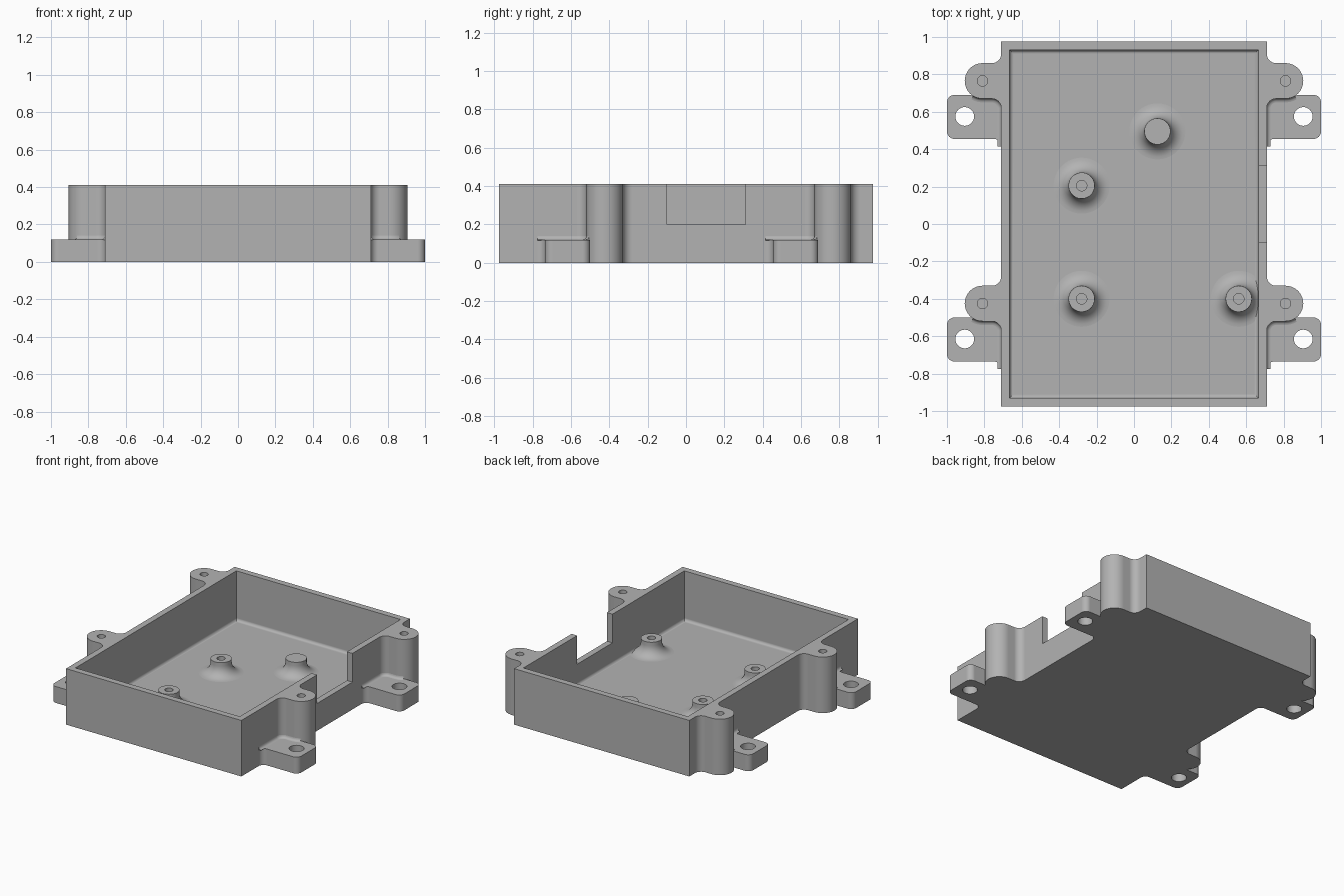
import bpy, bmesh
from math import sin, cos, radians, pi
from mathutils import Vector

cube = bpy.data.objects.get("Cube")
if cube:
    bpy.data.objects.remove(cube)

grey = bpy.data.materials.new("grey plastic")
grey.use_nodes = True
GREY = (0.45, 0.45, 0.45, 1)
grey.diffuse_color = GREY
grey.node_tree.nodes["Principled BSDF"].inputs["Base Color"].default_value = GREY

HEIGHT, FLOOR, TAB = 0.41, 0.045, 0.12
WALL_X, WALL_Y, RIM = 0.71, 0.975, 0.045


def finish(name, bm):
    bmesh.ops.recalc_face_normals(bm, faces=bm.faces[:])
    mesh = bpy.data.meshes.new(name)
    bm.to_mesh(mesh)
    bm.free()
    mesh.materials.append(grey)
    ob = bpy.data.objects.new(name, mesh)
    bpy.context.collection.objects.link(ob)
    return ob


def arc(cx, cy, r, a0, a1, n=10):
    angles = [radians(a0 + (a1 - a0) * i / n) for i in range(n + 1)]
    return [(cx + r * cos(a), cy + r * sin(a)) for a in angles]


def prism(name, pts, z0, z1, side=1):
    bm = bmesh.new()
    face = bm.faces.new([bm.verts.new((x * side, y, z0)) for x, y in pts])
    top = bmesh.ops.extrude_face_region(bm, geom=[face])["geom"]
    bmesh.ops.translate(bm, vec=(0, 0, z1 - z0),
                        verts=[v for v in top if isinstance(v, bmesh.types.BMVert)])
    return finish(name, bm)


def rect(x0, x1, y0, y1):
    return [(x0, y0), (x1, y0), (x1, y1), (x0, y1)]


def skin(bm, rings, closed_rings=True):
    for a, b in zip(rings, rings[1:]):
        n = len(a)
        for i in range(n if closed_rings else n - 1):
            j = (i + 1) % n
            bm.faces.new((a[i], a[j], b[j], b[i]))


def combine(target, other, operation):
    mod = target.modifiers.new(operation, "BOOLEAN")
    mod.operation, mod.solver, mod.object = operation, "EXACT", other
    bpy.context.view_layer.objects.active = target
    bpy.ops.object.modifier_apply(modifier=mod.name)
    bpy.data.objects.remove(other)


def smooth(ob):
    bpy.ops.object.select_all(action="DESELECT")
    ob.select_set(True)
    bpy.context.view_layer.objects.active = ob
    bpy.ops.object.shade_smooth_by_angle(angle=radians(30))
    ob.modifiers.new("flat walls", "WEIGHTED_NORMAL").keep_sharp = True


def tab_fillet(cy, side, r=0.02):
    """Small cove where a tab's top meets the ear and the wall."""
    path = arc(0.81, cy, 0.095, -58, -90) + arc(0.76, cy - 0.145, 0.05, 90, 180)
    path.append((WALL_X, cy - 0.35))
    path = [Vector(p) for p in path]
    path = [p for i, p in enumerate(path) if i == 0 or (p - path[i - 1]).length > 1e-4]
    section = [(r - r * cos(t * pi / 8), r - r * sin(t * pi / 8)) for t in range(5)]
    section = section + [(-0.004, -0.004)]
    bm = bmesh.new()
    rings = []
    for i, p in enumerate(path):
        t = (path[min(i + 1, len(path) - 1)] - path[max(i - 1, 0)]).normalized()
        out = Vector((-t.y, t.x))
        ring = []
        for d, h in section:
            q = p + out * d
            ring.append(bm.verts.new((q.x * side, q.y, TAB + h)))
        rings.append(ring)
    skin(bm, rings)
    bm.faces.new(rings[0])
    bm.faces.new(rings[-1])
    return finish("tab_fillet", bm)


def standoff(name, x, y, bored):
    """Turned post with a wide flared foot."""
    top, post, bore, flare = 0.15, 0.07, 0.028, 0.08
    profile = [(post + flare - flare * sin(t * pi / 16),
                FLOOR + flare - flare * cos(t * pi / 16)) for t in range(9)]
    profile.append((post, top))
    if bored:
        profile += [(bore, top), (bore, FLOOR)]
    n = 40
    bm = bmesh.new()
    rings = [[bm.verts.new((x + r * cos(2 * pi * i / n), y + r * sin(2 * pi * i / n), z))
              for i in range(n)] for r, z in profile]
    skin(bm, rings)
    bm.faces.new(rings[-1])
    return finish(name, bm)


# Case block
case = prism("case", rect(-WALL_X, WALL_X, -WALL_Y, WALL_Y), 0, HEIGHT)
fillets, holes = [], []
INSIDE = WALL_X - 0.02

# Screw ears and mounting tabs on both sides
for side in (1, -1):
    for cy in (0.765, -0.425):
        ear = ([(INSIDE, cy + 0.145)] + arc(0.76, cy + 0.145, 0.05, 180, 270)
               + arc(0.81, cy, 0.095, 90, -90, 24)
               + arc(0.76, cy - 0.145, 0.05, 90, 180) + [(INSIDE, cy - 0.145)])
        # drop the repeated points where tangent arcs meet
        ear = [p for i, p in enumerate(ear)
               if i == 0 or (Vector(p) - Vector(ear[i - 1])).length > 1e-4]
        tab = ([(INSIDE, cy - 0.35)] + arc(0.75, cy - 0.35, 0.04, 180, 90)
               + arc(0.96, cy - 0.27, 0.04, -90, 0)
               + arc(0.96, cy - 0.115, 0.04, 0, 90) + [(INSIDE, cy - 0.075)])
        combine(case, prism("ear", ear, 0, HEIGHT, side), "UNION")
        combine(case, prism("tab", tab, 0, TAB, side), "UNION")
        fillets.append(tab_fillet(cy, side))
        holes.append((arc(0.81, cy, 0.028, 0, 345, 23), 0.15, HEIGHT + 0.1, side))
        holes.append((arc(0.905, cy - 0.19, 0.05, 0, 348.75, 31), -0.1, TAB + 0.05, side))

# Hollow with a rounded lower edge
ix, iy = WALL_X - RIM, WALL_Y - RIM
cavity = prism("cavity", rect(-ix, ix, -iy, iy), FLOOR, HEIGHT + 0.1)
bm = bmesh.new()
bm.from_mesh(cavity.data)
low = [e for e in bm.edges if all(v.co.z < FLOOR + 0.01 for v in e.verts)]
bmesh.ops.bevel(bm, geom=low, offset=0.022, segments=5, profile=0.5, affect="EDGES")
bm.to_mesh(cavity.data)
bm.free()
combine(case, cavity, "DIFFERENCE")

# Connector notch in the left wall, then drilled holes
combine(case, prism("notch", rect(0.6, 0.8, -0.1, 0.31), 0.2, HEIGHT + 0.1), "DIFFERENCE")
for pts, z0, z1, side in holes:
    combine(case, prism("drill", pts, z0, z1, side), "DIFFERENCE")

# Posts on the floor
posts = [standoff("back_standoff", -0.28, 0.205, True),
         standoff("front_right_standoff", -0.28, -0.4, True),
         standoff("front_left_standoff", 0.56, -0.4, True),
         standoff("support_post", 0.125, 0.495, False)]

for ob in [case] + fillets + posts:
    smooth(ob)
